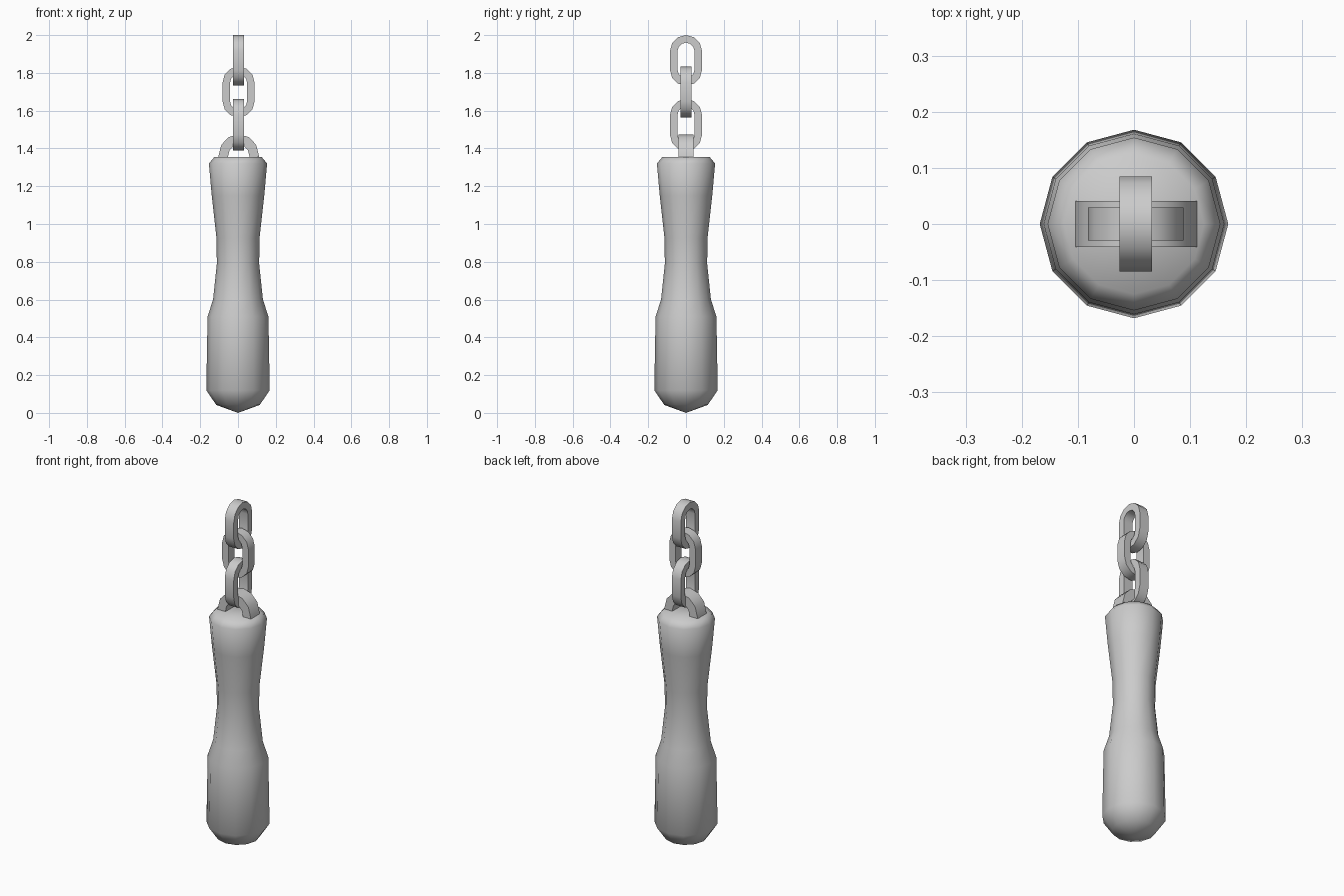
import bpy, bmesh
from math import sin, cos, pi, radians

if "Cube" in bpy.data.objects:
    bpy.data.objects.remove(bpy.data.objects["Cube"])


def finish(name, bm, angle):
    bmesh.ops.recalc_face_normals(bm, faces=bm.faces)
    me = bpy.data.meshes.new(name)
    bm.to_mesh(me)
    bm.free()
    ob = bpy.data.objects.new(name, me)
    bpy.context.collection.objects.link(ob)
    bpy.ops.object.select_all(action='DESELECT')
    ob.select_set(True)
    bpy.context.view_layer.objects.active = ob
    bpy.ops.object.shade_smooth_by_angle(angle=radians(angle))
    return ob


def band(name, outer, inner, half_depth, closed, along_y, offset=0):
    """Rectangular bar swept between an outer and an inner outline."""
    bm = bmesh.new()
    rings = []
    for (a, az), (b, bz) in zip(outer, inner):
        ring = []
        for u, z, w in ((a, az, -1), (a, az, 1), (b, bz, 1), (b, bz, -1)):
            d = w * half_depth
            co = (d + offset, u, z) if along_y else (u + offset, d, z)
            ring.append(bm.verts.new(co))
        rings.append(ring)
    n = len(rings)
    for i in range(n if closed else n - 1):
        r, s = rings[i], rings[(i + 1) % n]
        for k in range(4):
            m = (k + 1) % 4
            bm.faces.new((r[k], r[m], s[m], s[k]))
    if not closed:
        bm.faces.new(rings[0])
        bm.faces.new(rings[-1])
    return finish(name, bm, 50)


def stadium(radius, half_straight, zc, seg=6):
    pts = []
    for side in (0, 1):
        for i in range(seg + 1):
            t = pi * (side + i / seg)
            pts.append((radius * cos(t),
                        zc + radius * sin(t) + half_straight * (1 - 2 * side)))
    return pts


# Turned body, twelve sided
profile = [(0.115, 0.042), (0.168, 0.12), (0.161, 0.51), (0.132, 0.6),
           (0.112, 0.79), (0.114, 0.925), (0.139, 1.15), (0.154, 1.32),
           (0.125, 1.355)]
N = 12
bm = bmesh.new()
rings = [[bm.verts.new((r * cos(2 * pi * i / N), r * sin(2 * pi * i / N), z))
          for i in range(N)] for r, z in profile]
tip = bm.verts.new((0, 0, 0))
for i in range(N):
    j = (i + 1) % N
    bm.faces.new((tip, rings[0][j], rings[0][i]))
    for lo, hi in zip(rings, rings[1:]):
        bm.faces.new((lo[i], lo[j], hi[j], hi[i]))
bm.faces.new(rings[-1])
finish("handle_body", bm, 60)

# Staple on top of the body
outer, inner = [(0.112, 1.335)], [(0.055, 1.335)]
for i in range(7):
    t = pi * i / 6
    outer.append((0.106 * cos(t), 1.365 + 0.11 * sin(t)))
    inner.append((0.056 * cos(t), 1.36 + 0.06 * sin(t)))
outer.append((-0.112, 1.335))
inner.append((-0.055, 1.335))
band("staple", outer, inner, 0.041, False, False, 0.004)

# Chain links, alternating direction
for k, (z0, z1, along_y) in enumerate(((1.388, 1.662, True),
                                       (1.565, 1.833, False),
                                       (1.732, 2.0, True))):
    zc, half = (z0 + z1) / 2, (z1 - z0) / 2
    band(f"chain_link_{k + 1}", stadium(0.085, half - 0.085, zc),
         stadium(0.045, half - 0.085, zc), 0.029, True, along_y, 0.003)
